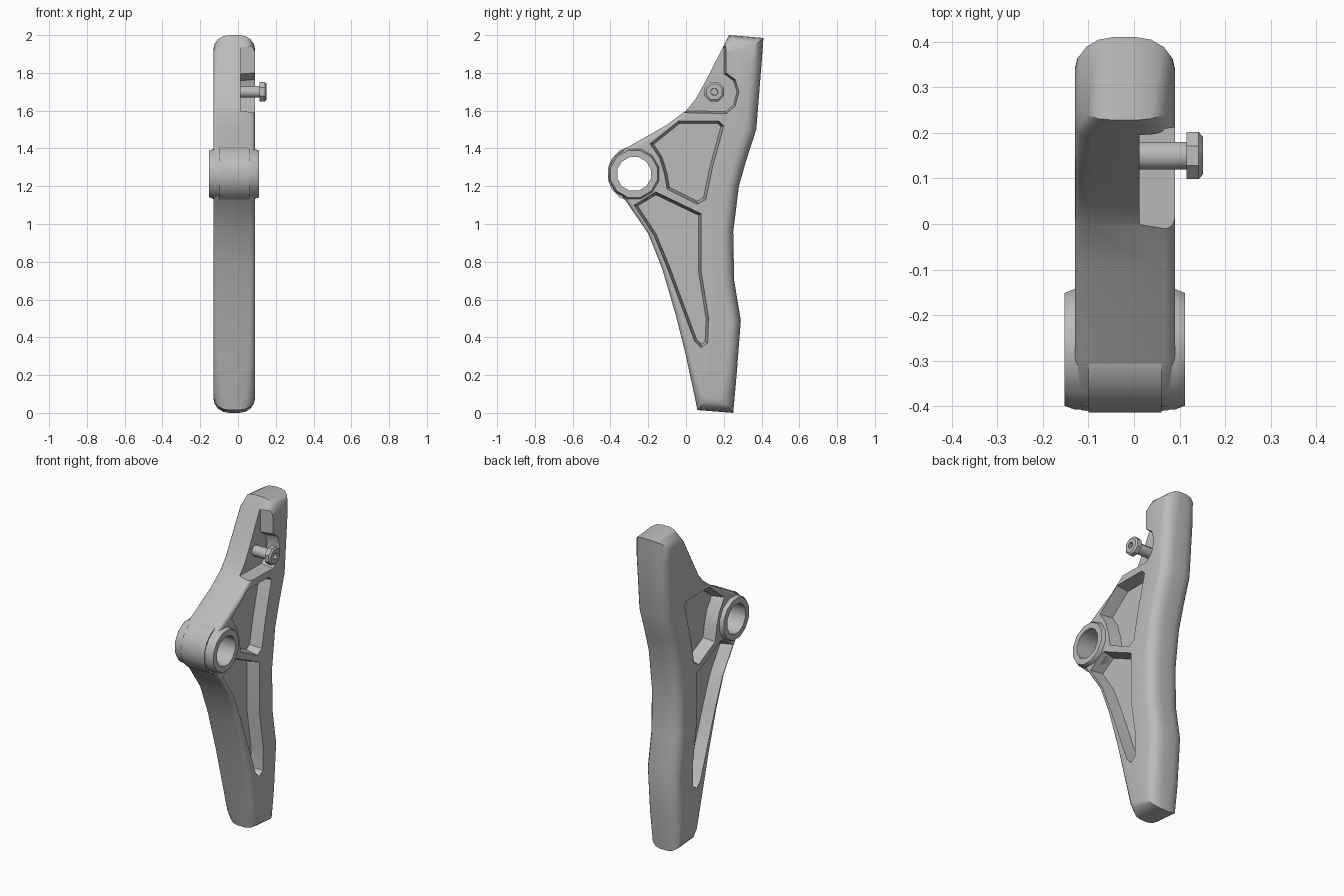
import bpy, bmesh, math
from mathutils import Vector

if "Cube" in bpy.data.objects:
    bpy.data.objects.remove(bpy.data.objects["Cube"], do_unlink=True)

MID = -0.02            # centre plane of the casting
HALF = 0.11            # half thickness
HUB = (-0.275, 1.265)
BOLT = (0.15, 1.70)

grey = bpy.data.materials.new("grey_metal")
grey.use_nodes = True
grey.diffuse_color = (0.5, 0.5, 0.5, 1)
grey.node_tree.nodes["Principled BSDF"].inputs["Base Color"].default_value = (0.5, 0.5, 0.5, 1)


def inset(pts, dist):
    """Move a (y, z) outline inwards by a distance for each point."""
    n = len(pts)
    area = sum(pts[i][0] * pts[(i + 1) % n][1] - pts[(i + 1) % n][0] * pts[i][1] for i in range(n))
    side = 1 if area > 0 else -1
    out = []
    for i in range(n):
        a, b, c = (Vector(pts[(i + k) % n]) for k in (-1, 0, 1))
        e1, e2 = (b - a).normalized(), (c - b).normalized()
        n1, n2 = Vector((-e1.y, e1.x)) * side, Vector((-e2.y, e2.x)) * side
        out.append(b + (n1 + n2) * dist[i] / (1 + n1.dot(n2)))
    return out


def loft(name, rings, closed=False):
    """Bridge equal rings of points, capping the ends or closing into a tube."""
    bm = bmesh.new()
    loops = [[bm.verts.new(p) for p in ring] for ring in rings]
    n = len(loops[0])
    pairs = list(zip(loops, loops[1:]))
    if closed:
        pairs.append((loops[-1], loops[0]))
    else:
        bm.faces.new(loops[0])
        bm.faces.new(loops[-1])
    for a, b in pairs:
        for i in range(n):
            j = (i + 1) % n
            bm.faces.new((a[i], a[j], b[j], b[i]))
    bmesh.ops.recalc_face_normals(bm, faces=bm.faces)
    mesh = bpy.data.meshes.new(name)
    bm.to_mesh(mesh)
    bm.free()
    obj = bpy.data.objects.new(name, mesh)
    bpy.context.collection.objects.link(obj)
    mesh.materials.append(grey)
    return obj


def circle(x, centre, r, n):
    return [(x, centre[0] + r * math.cos(math.tau * (i + .5) / n),
             centre[1] + r * math.sin(math.tau * (i + .5) / n)) for i in range(n)]


def turned(name, centre, profile, n, closed=False):
    """Round part along x from (x, radius) pairs."""
    return loft(name, [circle(x, centre, r, n) for x, r in profile], closed)


def tapered(name, pts, layers):
    """Prism along x from (x, inset) pairs."""
    return loft(name, [[(x, *p) for p in inset(pts, [d] * len(pts))] for x, d in layers])


def cut(target, cutter):
    cutter.hide_render = True
    bpy.context.view_layer.objects.active = target
    mod = target.modifiers.new("cut", 'BOOLEAN')
    mod.operation = 'DIFFERENCE'
    mod.solver = 'EXACT'
    mod.object = cutter
    bpy.ops.object.modifier_apply(modifier=mod.name)
    bpy.data.objects.remove(cutter, do_unlink=True)


def smooth(obj, angle):
    bpy.ops.object.select_all(action='DESELECT')
    obj.select_set(True)
    bpy.context.view_layer.objects.active = obj
    bpy.ops.object.shade_smooth_by_angle(angle=math.radians(angle))


# Lever body: side outline (y, z, edge radius), with rounded rims
outline = [
    (0.228, 2.0, .07), (0.41, 1.985, .07), (0.40, 1.85, .06), (0.372, 1.5, .06),
    (0.32, 1.34, .06), (0.28, 1.2, .06), (0.25, 0.96, .06), (0.255, 0.7, .06),
    (0.29, 0.49, .06), (0.268, 0.2, .06), (0.25, 0.0, .07), (0.06, 0.015, .07),
    (0.045, 0.09, .045), (0.0, 0.30, .03), (-0.055, 0.52, .025), (-0.125, 0.76, .02),
    (-0.20, 0.95, .02), (-0.335, 1.146, .02), (-0.385, 1.19, .02), (-0.41, 1.25, .02),
    (-0.40, 1.32, .02), (-0.36, 1.372, .02), (-0.30, 1.412, .02), (-0.10, 1.525, .02),
    (0.0, 1.60, .02), (0.05, 1.66, .02), (0.10, 1.75, .02), (0.19, 1.925, .03)]
points = [p[:2] for p in outline]
radii = [p[2] for p in outline]
rings = []
steps = [math.pi / 2 * k / 4 for k in range(5)]
for sign, angles in ((-1, steps[::-1]), (1, steps)):
    for a in angles:
        ring = inset(points, [r * (1 - math.cos(a)) for r in radii])
        rings.append([(MID + sign * (HALF - 1.2 * r * (1 - math.sin(a))), *p)
                      for r, p in zip(radii, ring)])
body = loft("lever_body", rings)

# Tapered pockets on both sides, leaving a thin web and a rib between them
upper = [(-0.19, 1.425), (-0.04, 1.545), (0.175, 1.545), (0.20, 1.52), (0.14, 1.30),
         (0.105, 1.13), (0.06, 1.105), (-0.10, 1.185), (-0.115, 1.27), (-0.14, 1.35)]
lower = [(-0.275, 1.10), (-0.16, 1.17), (0.08, 1.055), (0.08, 0.75), (0.12, 0.50),
         (0.115, 0.37), (0.08, 0.345), (0.045, 0.38), (-0.10, 0.77), (-0.17, 0.94)]
for sign in (-1, 1):
    for pocket in (upper, lower):
        cut(body, tapered("pocket_cutter", pocket,
                          [(MID + sign * 0.035, .014), (MID + sign * HALF, 0), (MID + sign * .16, 0)]))

# Notch around the adjusting bolt
notch = [(-0.15, 1.592), (0.215, 1.585), (0.26, 1.625), (0.28, 1.70), (0.26, 1.765),
         (0.212, 1.80), (0.212, 1.945), (-0.15, 1.945)]
cut(body, tapered("notch_cutter", notch, [(0.012, .01), (0.09, 0), (0.15, 0)]))

# Hub bore
cut(body, turned("bore_cutter", HUB, [(-0.3, .11), (0.3, .11)], 12))
smooth(body, 32)

# Bushing through the hub, and its shoulder inside the pockets
bushing = turned("hub_bushing", HUB, [(-0.153, .092), (-0.153, .128), (-0.13, .137),
                                      (0.09, .137), (0.112, .128), (0.112, .092)], 12, True)
smooth(bushing, 32)
shoulder = turned("hub_shoulder", (HUB[0] + .008, HUB[1]), [(-0.10, .105), (-0.10, .15), (0.06, .15), (0.06, .105)], 16, True)
smooth(shoulder, 32)

# Adjusting bolt with a socket head
shank = turned("bolt_shank", BOLT, [(0.0, .033), (0.118, .033)], 8)
smooth(shank, 50)
head = turned("bolt_head", BOLT, [(0.115, .035), (0.115, .056), (0.142, .056), (0.151, .045),
                                  (0.151, .02), (0.130, .018)], 8)
smooth(head, 30)
